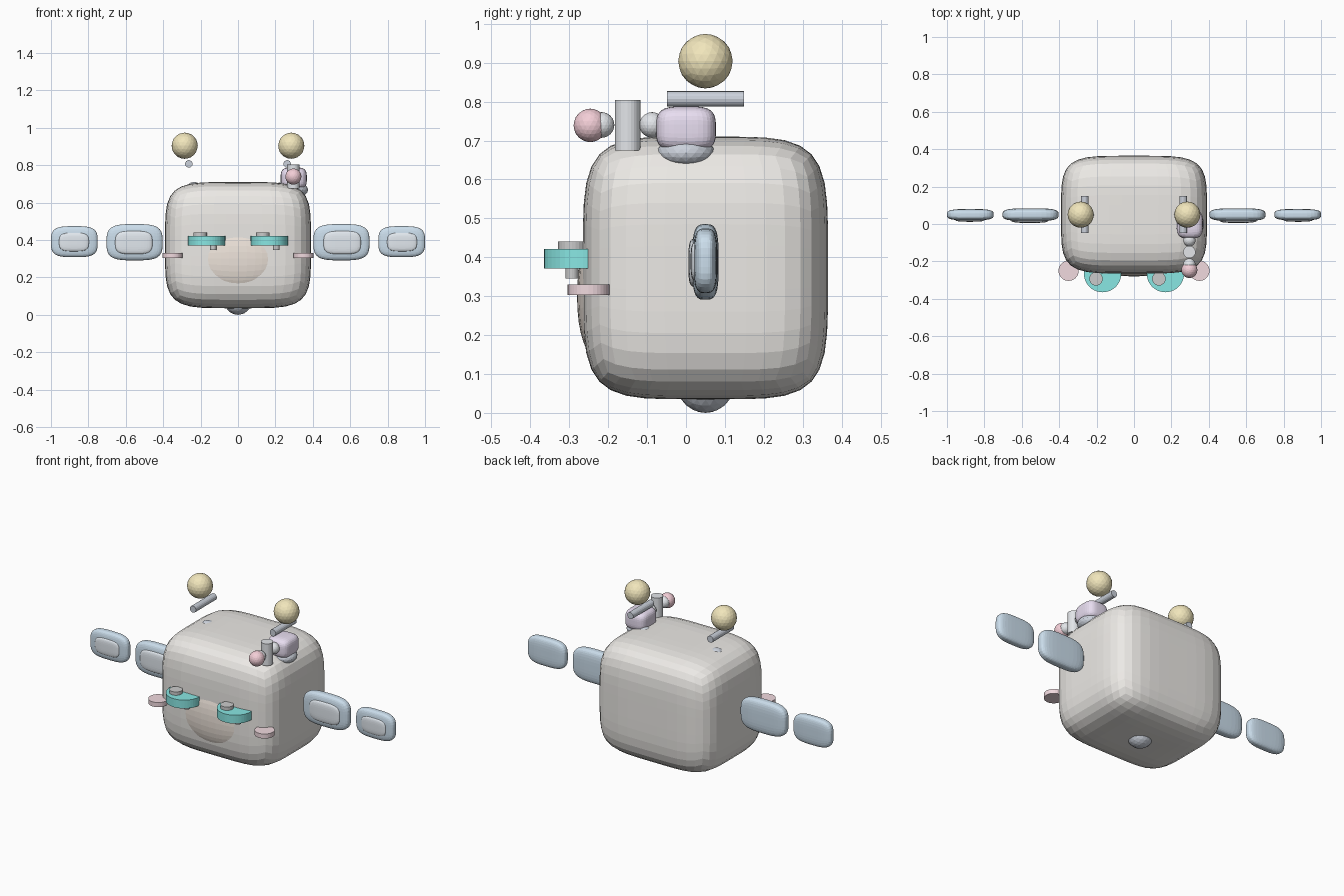
import bpy, bmesh
from mathutils import Vector, Matrix

if "Cube" in bpy.data.objects:
    bpy.data.objects.remove(bpy.data.objects["Cube"])


def material(name, rgb):
    m = bpy.data.materials.new(name)
    m.diffuse_color = (*rgb, 1)
    m.use_nodes = True
    m.node_tree.nodes["Principled BSDF"].inputs["Base Color"].default_value = m.diffuse_color
    return m


SHELL = material("warm_white", (0.84, 0.82, 0.79))
BEIGE = material("beige", (0.85, 0.77, 0.70))
BLUE = material("blue", (0.60, 0.73, 0.84))
PALE = material("pale_blue", (0.76, 0.81, 0.86))
TEAL = material("teal", (0.25, 0.80, 0.77))
PINK = material("pink", (0.88, 0.70, 0.74))
ROSE = material("rose", (0.90, 0.62, 0.68))
GOLD = material("gold", (0.88, 0.79, 0.50))
LILAC = material("lilac", (0.81, 0.73, 0.88))
SLATE = material("slate", (0.60, 0.64, 0.71))
SILVER = material("silver", (0.77, 0.79, 0.82))
GREY = material("grey", (0.62, 0.62, 0.63))


def finish(bm, name, mat):
    bmesh.ops.recalc_face_normals(bm, faces=bm.faces[:])
    me = bpy.data.meshes.new(name)
    bm.to_mesh(me)
    bm.free()
    me.materials.append(mat)
    ob = bpy.data.objects.new(name, me)
    bpy.context.collection.objects.link(ob)
    return ob


def pillow(name, loc, half, mat, power=4.0, cuts=9):
    """Rounded box: a gridded cube pushed onto a superellipsoid."""
    bm = bmesh.new()
    bmesh.ops.create_cube(bm, size=2)
    bmesh.ops.subdivide_edges(bm, edges=bm.edges[:], cuts=cuts, use_grid_fill=True)
    for v in bm.verts:
        k = sum(abs(c) ** power for c in v.co) ** (1 / power)
        v.co = Vector(v.co[i] / k * half[i] + loc[i] for i in range(3))
    return finish(bm, name, mat)


def ball(name, loc, half, mat):
    bm = bmesh.new()
    bmesh.ops.create_icosphere(bm, subdivisions=3, radius=1)
    for v in bm.verts:
        v.co = Vector(v.co[i] * half[i] + loc[i] for i in range(3))
    return finish(bm, name, mat)


def cylinder(name, loc, radius, depth, mat, sides=24, axis="Z"):
    rot = Matrix.Rotation(1.5707963, 4, "X") if axis == "Y" else Matrix()
    bm = bmesh.new()
    bmesh.ops.create_cone(bm, cap_ends=True, segments=sides, radius1=radius,
                          radius2=radius, depth=depth,
                          matrix=Matrix.Translation(loc) @ rot)
    return finish(bm, name, mat)


# Body, belly patch and underside nub
pillow("body", (0, 0.05, 0.3725), (0.39, 0.315, 0.3375), SHELL, 4.8, 11)
pillow("belly_patch", (0, -0.2, 0.30), (0.245, 0.08, 0.18), BEIGE, 2.2)
ball("underside_nub", (0, 0.05, 0.07), (0.072, 0.072, 0.07), SLATE)

for side, s in (("left", -1), ("right", 1)):
    # Side paddles: two blue pads each with a pale front inset
    pillow(side + "_inner_pad", (s * 0.553, 0.05, 0.388), (0.15, 0.034, 0.097), BLUE, 3.5)
    pillow(side + "_inner_inset", (s * 0.557, 0.024, 0.386), (0.1, 0.018, 0.062), PALE, 3.5)
    pillow(side + "_outer_pad", (s * 0.875, 0.05, 0.391), (0.125, 0.03, 0.083), BLUE, 3.5)
    pillow(side + "_outer_inset", (s * 0.877, 0.028, 0.389), (0.08, 0.016, 0.05), PALE, 3.5)
    # Antennae: base, floating rod and ball
    ball(side + "_antenna_base", (s * 0.235, 0.05, 0.685), (0.035, 0.035, 0.025), SLATE)
    cylinder(side + "_antenna_rod", (s * 0.263, 0.05, 0.807), 0.02, 0.197, SLATE, 16, "Y")
    ball(side + "_antenna_ball", (s * 0.285, 0.05, 0.904), (0.07, 0.07, 0.07), GOLD)
    # Eyes: horizontal discs; pupils and glints are offset the same way
    x = s * 0.168
    cylinder(side + "_eye", (x, -0.265, 0.396), 0.1, 0.05, TEAL, 40)
    cylinder(side + "_pupil", (x - 0.035, -0.293, 0.421), 0.036, 0.04, GREY, 24)
    cylinder(side + "_glint", (x + 0.036, -0.293, 0.366), 0.017, 0.04, GREY, 16)
    # Cheek discs
    cylinder(side + "_cheek", (s * 0.35, -0.25, 0.317), 0.054, 0.027, PINK, 32)

# Shoulder gadget: base, housing, joints, upright tube and tip
ball("gadget_base", (0.3, 0, 0.668), (0.075, 0.075, 0.042), SLATE)
pillow("gadget_housing", (0.298, 0, 0.73), (0.07, 0.077, 0.058), LILAC, 3.5)
ball("gadget_rear_joint", (0.296, -0.087, 0.74), (0.033, 0.033, 0.033), SILVER)
cylinder("gadget_tube", (0.296, -0.15, 0.739), 0.033, 0.13, SILVER, 24)
ball("gadget_front_joint", (0.296, -0.217, 0.74), (0.033, 0.033, 0.033), SILVER)
ball("gadget_tip", (0.296, -0.246, 0.739), (0.043, 0.043, 0.043), ROSE)
